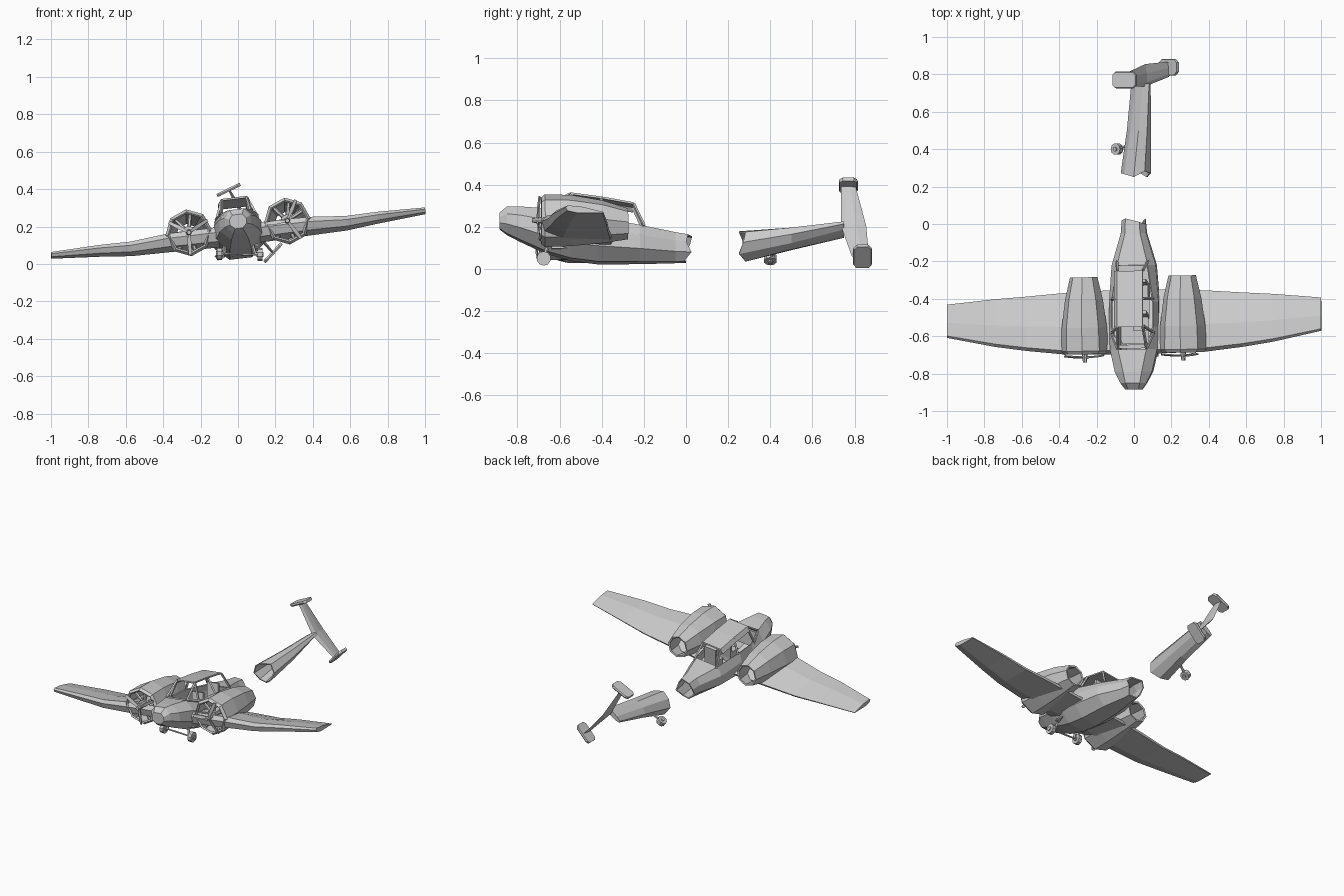
import bpy, bmesh
from math import sin, cos, pi, radians
from mathutils import Vector, Matrix

if "Cube" in bpy.data.objects:
    bpy.data.objects.remove(bpy.data.objects["Cube"])

# wreck lies rolled to one side and slightly yawed
PIVOT = Vector((0, -0.5, 0.17))
ROLL = (Matrix.Translation(PIVOT) @ Matrix.Rotation(radians(1.1), 4, 'Z')
        @ Matrix.Rotation(radians(-6.8), 4, 'Y') @ Matrix.Translation(-PIVOT))
WORLD = Matrix.Identity(4)


def finish(name, bm, mat, thick=0):
    bm.transform(mat)
    bmesh.ops.recalc_face_normals(bm, faces=bm.faces[:])
    me = bpy.data.meshes.new(name)
    bm.to_mesh(me)
    bm.free()
    ob = bpy.data.objects.new(name, me)
    bpy.context.collection.objects.link(ob)
    if thick:
        mod = ob.modifiers.new("shell", 'SOLIDIFY')
        mod.thickness = thick
        mod.offset = -1
    return ob


def loft(name, rings, mat=WORLD, caps=(True, True), thick=0, skip=()):
    """Join rings of points; skip holds (ring, side) faces to leave open."""
    bm = bmesh.new()
    vs = [[bm.verts.new(p) for p in r] for r in rings]
    n = len(rings[0])
    for i in range(len(vs) - 1):
        for j in range(n):
            if (i, j) not in skip:
                k = (j + 1) % n
                bm.faces.new((vs[i][j], vs[i][k], vs[i + 1][k], vs[i + 1][j]))
    for on, r in zip(caps, (vs[0], vs[-1])):
        if on:
            bm.faces.new(r)
    return finish(name, bm, mat, thick)


def rod(name, a, b, r, mat=WORLD, sides=6, r2=None):
    a, b = Vector(a), Vector(b)
    d = b - a
    bm = bmesh.new()
    bmesh.ops.create_cone(bm, cap_ends=True, segments=sides, radius1=r,
                          radius2=r if r2 is None else r2, depth=d.length)
    bm.transform(Matrix.Translation((a + b) / 2) @ d.to_track_quat('Z', 'Y').to_matrix().to_4x4())
    return finish(name, bm, mat)


def box(name, c, s, mat=WORLD, tilt=0):
    bm = bmesh.new()
    bmesh.ops.create_cube(bm, size=1, matrix=Matrix.Translation(c)
                          @ Matrix.Rotation(tilt, 4, 'X') @ Matrix.Diagonal((*s, 1)))
    return finish(name, bm, mat)


# fuselage: y, half width, bottom, top, top-width ratio
stations = [(-.885, .045, .19, .265, .6), (-.85, .07, .165, .293, .55), (-.79, .1, .135, .292, .5),
            (-.67, .127, .08, .28, .6), (-.55, .133, .045, .245, .85), (-.42, .133, .028, .235, .85),
            (-.22, .118, .028, .2, .7), (-.05, .068, .03, .17, .6), (.0, .062, .032, .16, .6)]
hull = []
for y, w, b, t, k in stations:
    h = t - b
    hull.append([(k * w, y, t), (w, y, b + .7 * h), (w, y, b + .32 * h), (.45 * w, y, b),
                 (-.45 * w, y, b), (-w, y, b + .32 * h), (-w, y, b + .7 * h), (-k * w, y, t)])
tear = (.01, .0, .025, -.01, .0, -.01, .02, .03)
hull[-1] = [(x, y + d, z) for (x, y, z), d in zip(hull[-1], tear)]
loft("fuselage", hull, ROLL, (True, False), .008, [(i, 7) for i in (3, 4, 5)])

# cockpit interior
box("cockpit_floor", (0, -.43, .09), (.2, .42, .01), ROLL)
box("dashboard", (0, -.655, .22), (.17, .02, .11), ROLL)
for i, y in enumerate((-.53, -.36)):
    box(f"seat_base_{i}", (.035, y, .13), (.085, .08, .07), ROLL)
    box(f"seat_back_{i}", (.035, y + .045, .19), (.085, .018, .14), ROLL, radians(-10))

# canopy roof with a folded left edge, and its posts
loft("canopy_roof", [[(-.09, y, z - .028), (-.07, y, z), (.068, y, z),
                      (.068, y, z - .01), (-.064, y, z - .01), (-.082, y, z - .032)]
                     for y, z in ((-.55, .357), (-.4, .337), (-.25, .31))], ROLL)
for s in (-1, 1):
    for i, (a, b) in enumerate([((.068, -.55, .35), (.078, -.665, .28)),
                                ((.07, -.545, .345), (.115, -.585, .235)),
                                ((.07, -.4, .327), (.112, -.4, .23)),
                                ((.068, -.25, .302), (.084, -.2, .195)),
                                ((.112, -.585, .25), (.078, -.665, .28))]):
        rod(f"canopy_post_{i}_{s}", (s * a[0], *a[1:]), (s * b[0], *b[1:]), .008, ROLL, 4)

# wings: x, leading y, trailing y, bottom, top
span = [(.08, -.695, -.35, .1, .21), (.38, -.69, -.362, .107, .207), (.58, -.668, -.377, .11, .188),
        (.75, -.643, -.388, .127, .19), (1.007, -.59, -.412, .147, .183)]
foil = [(0, .75), (.06, 1), (.45, .8), (1, .12), (.98, 0), (.3, 0), (.04, .3)]
for s, side in ((1, "right"), (-1, "left")):
    loft(f"wing_{side}", [[(s * x, a + u * (c - a), b + v * (t - b)) for u, v in foil]
                          for x, a, c, b, t in span], ROLL)

    # engine cowling, open at both ends
    cx = s * .265
    rings = []
    for y, r, z in ((-.692, .112, .198), (-.675, .126, .198), (-.55, .122, .199), (-.4, .102, .193),
                    (-.28, .074, .183)):
        rings.append([(cx + r * sin(j * pi / 4), y, z + r * cos(j * pi / 4)) for j in range(8)])
    loft(f"cowling_{side}", rings, ROLL, (False, False), .012)

    # radial engine
    rod(f"crankcase_{side}", (cx, -.67, .2), (cx, -.60, .2), .035, ROLL, 8)
    rod(f"propeller_hub_{side}", (cx, -.67, .2), (cx, -.735, .2), .017, ROLL, 8, .011)
    for j in range(7):
        a = j * 2 * pi / 7 + .2
        rod(f"cylinder_{side}_{j}", (cx + .02 * sin(a), -.65, .2 + .02 * cos(a)),
            (cx + .112 * sin(a), -.65, .2 + .112 * cos(a)), .011, ROLL)

    # propeller blades
    for j in range(3):
        a = j * 2 * pi / 3 + (.5 if s > 0 else 1.1)
        blade = []
        for r, w, y in ((.01, .006, -.708), (.06, .011, -.706), (.12, .008, -.7)):
            dx, dz = sin(a), cos(a)
            blade.append([(cx + r * dx + p * w * dz, y + q * .003 + p * .003, .2 + r * dz - p * w * dx)
                          for p, q in ((-1, -1), (1, -1), (1, 1), (-1, 1))])
        loft(f"propeller_blade_{side}_{j}", blade, ROLL)

    # main wheels
    wx, wz = (.118, .05) if s > 0 else (-.098, .055)
    rod(f"wheel_{side}", (wx - .013, -.675, wz), (wx + .013, -.675, wz), .034, sides=10)
    rod(f"wheel_hub_{side}", (wx - .019, -.675, wz), (wx + .019, -.675, wz), .014, sides=8)
    rod(f"gear_leg_{side}", (wx - s * .025, -.675, wz), (s * .07, -.65, .13), .009)
rod("axle", (-.098, -.675, .055), (.118, -.675, .05), .006)

# broken tail: D runs along the tailplane, P is the tail's own "up"
D, P = Vector((.57, 0, -.82)), Vector((.82, 0, .57))
octo = [(.45, 1), (1, .4), (1, -.4), (.45, -1), (-.45, -1), (-1, -.4), (-1, .4), (-.45, 1)]
boom = []
for y, x, z, hu, hv in ((.272, .01, .107, .066, .078), (.5, .027, .143, .043, .066), (.75, .037, .187, .016, .058)):
    boom.append([Vector((x, y, z)) + D * u * hu + P * v * hv for u, v in octo])
boom[0] = [p + Vector((0, d, 0)) for p, d in zip(boom[0], (0, -.02, .01, .02, .0, -.005, -.02, .01))]
loft("tail_boom", boom, WORLD, (False, True), .008)

# tailplane with dihedral, and end fins
plane = []
for x, z, y0, y1, t in ((-.05, .4, .735, .803, .006), (.06, .205, .735, .855, .013), (.187, .06, .787, .868, .006)):
    plane.append([Vector((x, y0 + u * (y1 - y0), z)) + P * v * t
                  for u, v in ((0, 0), (.2, 1), (.6, .8), (1, 0), (.6, -.8), (.2, -1))])
loft("tailplane", plane)
fin = [(-1, -.7), (-.75, -1), (.75, -1), (1, -.6), (1, .6), (.75, 1), (-.75, 1), (-1, .7)]
for name, c, up, hy in (("upper", (-.05, .77, .396), (.062, 0, .03), .045),
                        ("lower", (.187, .838, .06), (.046, 0, .05), .045)):
    up = Vector(up)
    n = Vector((up.z, 0, -up.x)).normalized() * .009
    loft(f"tail_fin_{name}", [[Vector(c) + up * v + Vector((0, u * hy, 0)) * k + n * o for v, u in fin]
                              for o, k in ((-1, .9), (0, 1), (1, .9))])

# tail wheel
rod("tail_wheel", (-.1, .4, .06), (-.082, .4, .036), .031, sides=10)
rod("tail_wheel_leg", (-.09, .4, .05), (-.03, .42, .09), .008)
rod("tail_wheel_hub", (-.104, .4, .066), (-.078, .4, .03), .012, sides=8)
